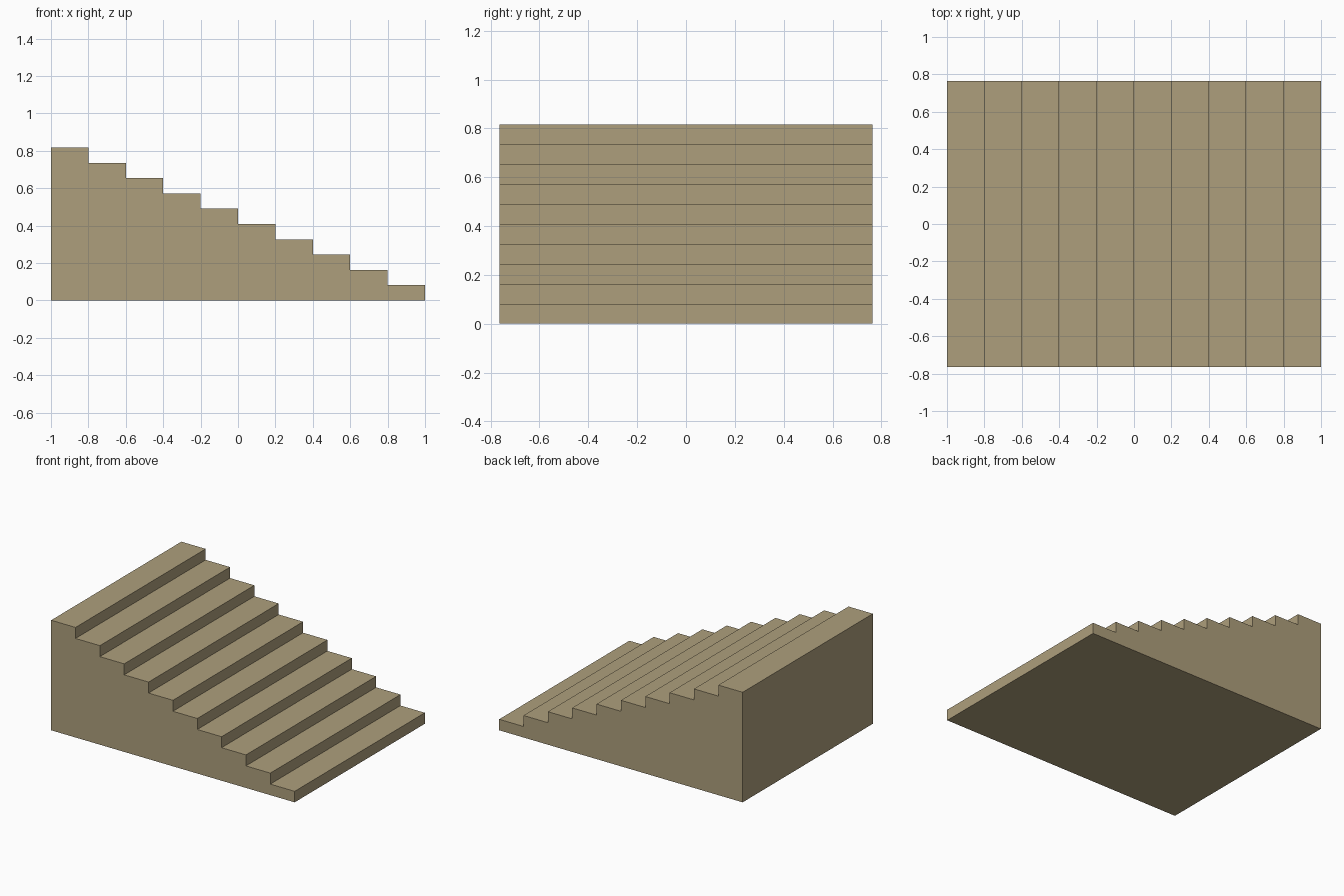
import bpy
import bmesh

if "Cube" in bpy.data.objects:
    bpy.data.objects.remove(bpy.data.objects["Cube"])

STEPS = 10
LENGTH, WIDTH, HEIGHT = 2.0, 1.527, 0.817
run, rise = LENGTH / STEPS, HEIGHT / STEPS

# Stepped side profile, climbing from +x to -x
profile = [(-LENGTH / 2, 0.0), (LENGTH / 2, 0.0)]
for i in range(STEPS):
    x = LENGTH / 2 - i * run
    z = (i + 1) * rise
    profile += [(x, z), (x - run, z)]

# Extrude the profile across the full width
bm = bmesh.new()
side = bm.faces.new([bm.verts.new((x, -WIDTH / 2, z)) for x, z in profile])
ext = bmesh.ops.extrude_face_region(bm, geom=[side], use_keep_orig=True)
moved = [g for g in ext["geom"] if isinstance(g, bmesh.types.BMVert)]
bmesh.ops.translate(bm, verts=moved, vec=(0, WIDTH, 0))
bmesh.ops.recalc_face_normals(bm, faces=bm.faces)

mesh = bpy.data.meshes.new("staircase")
bm.to_mesh(mesh)
bm.free()

# Single sandstone colour
stone = bpy.data.materials.new("sandstone")
stone.diffuse_color = (0.423, 0.347, 0.202, 1.0)
stone.use_nodes = True
stone.node_tree.nodes["Principled BSDF"].inputs["Base Color"].default_value = stone.diffuse_color
mesh.materials.append(stone)

staircase = bpy.data.objects.new("staircase", mesh)
bpy.context.collection.objects.link(staircase)
